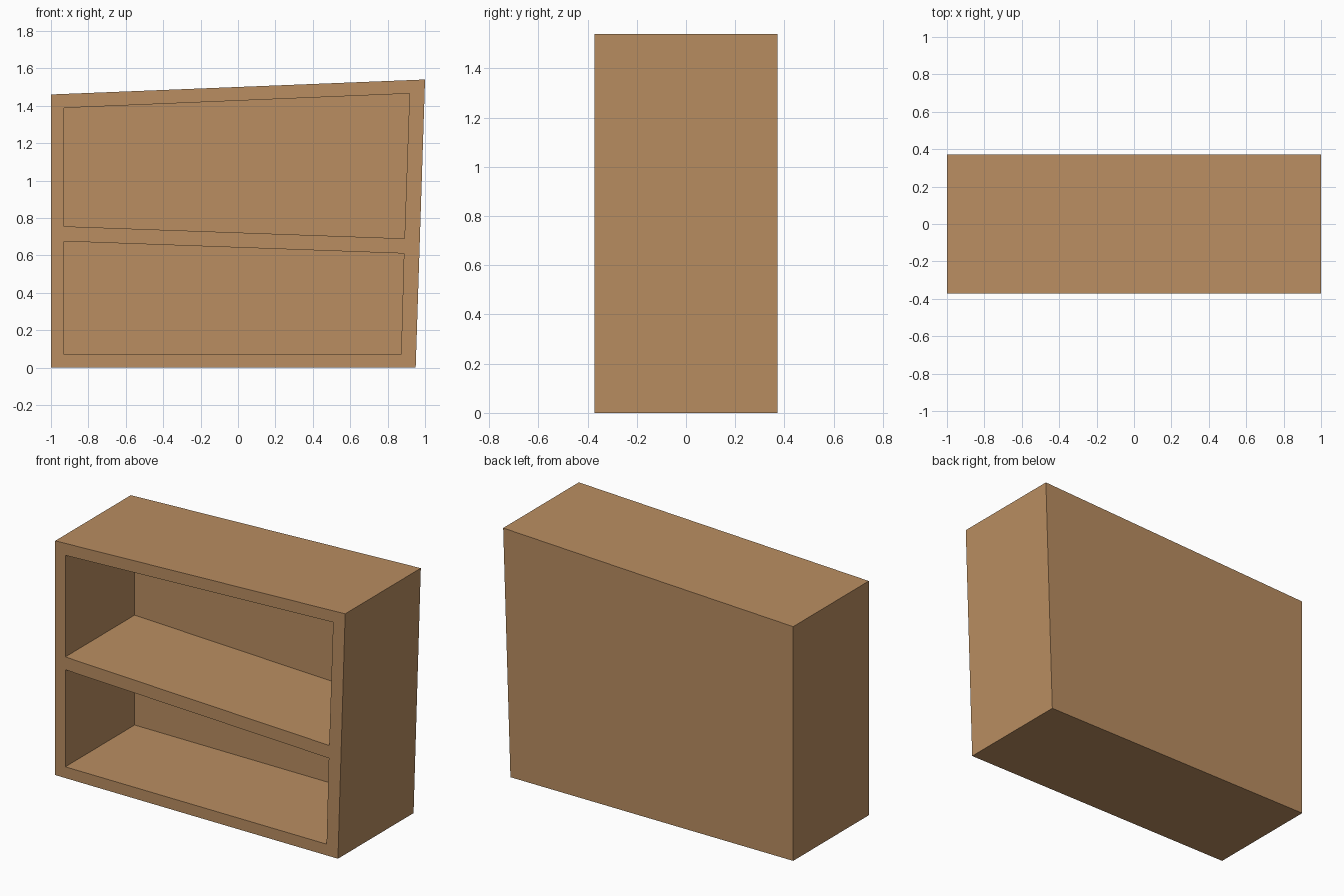
import bpy
import bmesh

if "Cube" in bpy.data.objects:
    bpy.data.objects.remove(bpy.data.objects["Cube"])

HALF_DEPTH = 0.3725
BACK_INNER = 0.31  # inside face of the back panel

wood = bpy.data.materials.new("warm wood")
wood.diffuse_color = (0.49, 0.27, 0.12, 1)
wood.use_nodes = True
wood.node_tree.nodes["Principled BSDF"].inputs["Base Color"].default_value = wood.diffuse_color


def prism(name, profile, y0, y1):
    """Extrude a front (x, z) outline from y0 to y1."""
    bm = bmesh.new()
    face = bm.faces.new([bm.verts.new((x, y0, z)) for x, z in profile])
    moved = bmesh.ops.extrude_face_region(bm, geom=[face])["geom"]
    verts = [g for g in moved if isinstance(g, bmesh.types.BMVert)]
    bmesh.ops.translate(bm, verts=verts, vec=(0, y1 - y0, 0))
    # the source face may be dropped by the extrude, so close the front again
    bmesh.ops.holes_fill(bm, edges=[e for e in bm.edges if e.is_boundary])
    bmesh.ops.recalc_face_normals(bm, faces=bm.faces)
    mesh = bpy.data.meshes.new(name)
    bm.to_mesh(mesh)
    bm.free()
    mesh.materials.append(wood)
    ob = bpy.data.objects.new(name, mesh)
    bpy.context.collection.objects.link(ob)
    return ob


# Crooked outer case
case = prism("bookcase", [(-1, 0), (0.95, 0), (1, 1.54), (-1, 1.46)],
             -HALF_DEPTH, HALF_DEPTH)

# Two slanted compartments, leaving the tilted shelf between them
compartments = {
    "lower_compartment_cutter": [(-0.93, 0.07), (0.872, 0.07), (0.887, 0.61), (-0.93, 0.675)],
    "upper_compartment_cutter": [(-0.93, 0.755), (0.89, 0.69), (0.917, 1.465), (-0.93, 1.388)],
}
for name, profile in compartments.items():
    cutter = prism(name, profile, -HALF_DEPTH - 0.1, BACK_INNER)
    cutter.hide_render = True
    cutter.hide_viewport = False
    cutter.display_type = 'WIRE'
    mod = case.modifiers.new(name, 'BOOLEAN')
    mod.operation = 'DIFFERENCE'
    mod.solver = 'EXACT'
    mod.object = cutter
